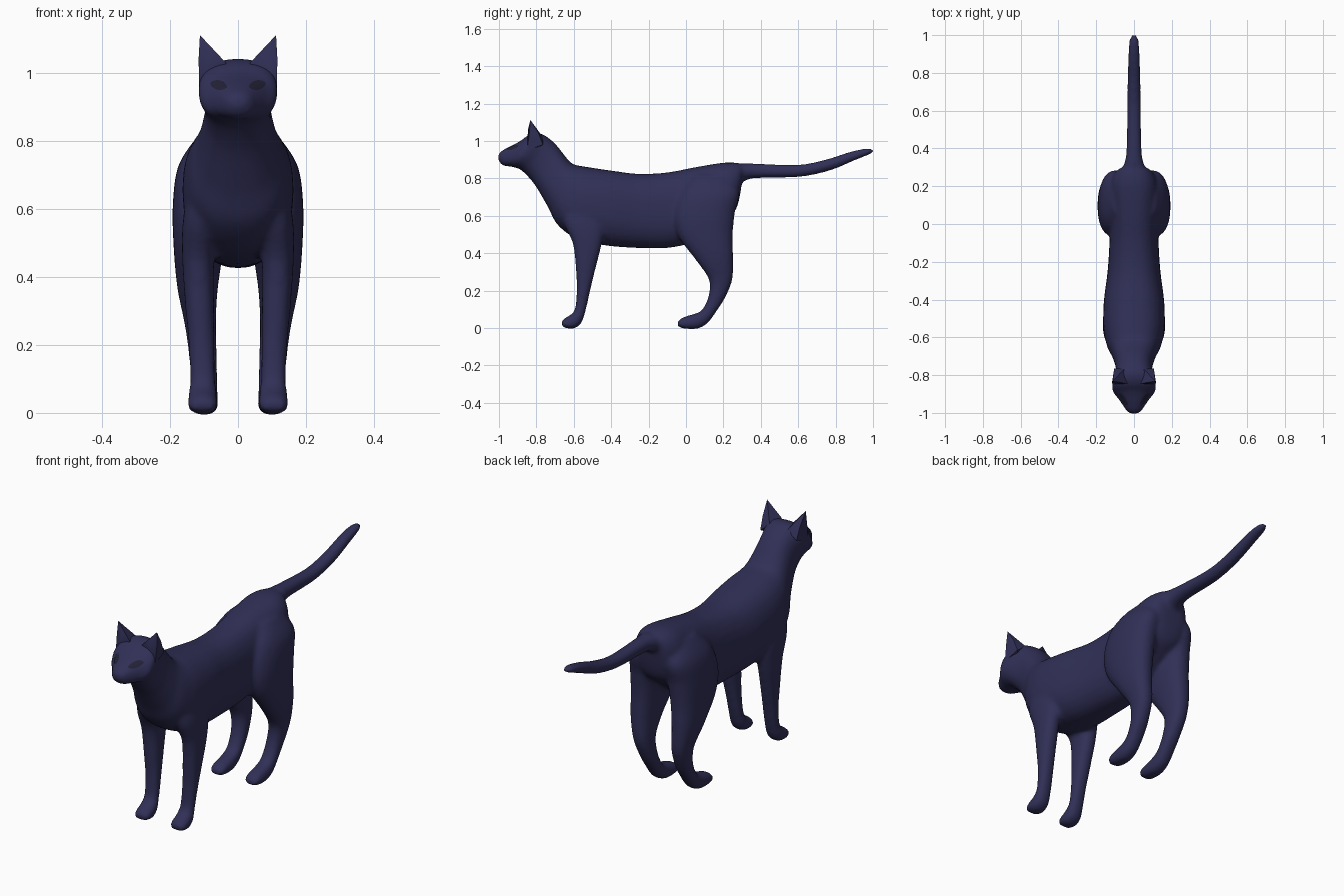
import bpy, bmesh, math
from mathutils import Vector

if "Cube" in bpy.data.objects:
    bpy.data.objects.remove(bpy.data.objects["Cube"])


def material(name, rgb):
    m = bpy.data.materials.new(name)
    m.diffuse_color = (*rgb, 1)
    m.use_nodes = True
    m.node_tree.nodes["Principled BSDF"].inputs["Base Color"].default_value = m.diffuse_color
    return m


FUR = material("midnight fur", (0.03, 0.029, 0.095))
EYE = material("dark eye", (0.016, 0.016, 0.038))


def make_object(name, bm, mat):
    bmesh.ops.recalc_face_normals(bm, faces=bm.faces)
    me = bpy.data.meshes.new(name)
    bm.to_mesh(me)
    bm.free()
    me.materials.append(mat)
    ob = bpy.data.objects.new(name, me)
    bpy.context.collection.objects.link(ob)
    return ob


def smooth_rows(rows, steps=5):
    """Catmull-Rom interpolation through the cross-section rows."""
    out = []
    for i in range(len(rows) - 1):
        a, b, c, d = rows[max(i - 1, 0)], rows[i], rows[i + 1], rows[min(i + 2, len(rows) - 1)]
        for s in range(steps):
            t = s / steps
            out.append([0.5 * (2 * q + (r - p) * t + (2 * p - 5 * q + 4 * r - u) * t * t
                               + (3 * q - p - 3 * r + u) * t ** 3)
                        for p, q, r, u in zip(a, b, c, d)])
    return out + [list(rows[-1])]


def loft(bm, rows, side=1, power=2.3, n=28):
    """Each row: y, z of one edge; y, z of the opposite edge; half width; centre x."""
    rings = []
    for y1, z1, y2, z2, w, cx in smooth_rows(rows):
        ring = []
        for k in range(n):
            a = 2 * math.pi * k / n
            c, s = math.cos(a), math.sin(a)
            u = math.copysign(abs(c) ** (2 / power), c)
            v = math.copysign(abs(s) ** (2 / power), s)
            ring.append(bm.verts.new((side * (cx + w * u),
                                      (y1 + y2) / 2 + v * (y1 - y2) / 2,
                                      (z1 + z2) / 2 + v * (z1 - z2) / 2)))
        rings.append(ring)
    for r, q in zip(rings, rings[1:]):
        for k in range(n):
            bm.faces.new((r[k], r[(k + 1) % n], q[(k + 1) % n], q[k]))
    bm.faces.new(rings[0])
    bm.faces.new(rings[-1])


# Torso, neck and head: top edge, bottom edge, half width
torso = [(.31, .87, .30, .78, .05), (.28, .882, .27, .64, .10), (.20, .884, .20, .57, .13),
         (.05, .86, .06, .47, .13), (-.10, .832, -.08, .43, .13), (-.25, .824, -.25, .428, .14),
         (-.40, .842, -.42, .44, .16), (-.52, .86, -.58, .475, .162), (-.60, .875, -.685, .55, .143),
         (-.635, .905, -.74, .65, .118), (-.69, .975, -.805, .76, .098)]
head = [(-.74, 1.02, -.855, .82, .10), (-.79, 1.043, -.89, .85, .115), (-.845, 1.03, -.915, .858, .114),
        (-.885, 1.0, -.942, .864, .088), (-.95, .967, -.972, .866, .058), (-.992, .942, -.994, .882, .036),
        (-1.004, .925, -1.004, .9, .015)]
# Tail: top edge, bottom edge, half width
tail = [(.22, .87, .22, .74, .07), (.31, .88, .31, .785, .055), (.38, .879, .38, .802, .041),
        (.60, .873, .60, .807, .036), (.75, .902, .765, .84, .034), (.88, .943, .895, .893, .032),
        (.965, .96, .975, .925, .026), (1.002, .955, 1.002, .94, .012)]
# Legs: front edge, back edge, half width, centre x
hind_leg = [(.04, .82, .23, .82, .05, .065), (-.03, .73, .285, .73, .08, .095),
            (-.065, .61, .262, .62, .084, .108), (-.04, .49, .25, .5, .075, .115),
            (.055, .36, .252, .38, .06, .119), (.122, .26, .248, .26, .046, .111),
            (.12, .17, .208, .16, .041, .103), (.085, .095, .16, .085, .04, .1),
            (.045, .076, .115, .025, .041, .1), (.01, .066, .06, -.004, .042, .1),
            (-.025, .052, -.01, -.003, .041, .1), (-.044, .034, -.044, .008, .03, .1)]
front_leg = [(-.65, .70, -.46, .72, .045, .092), (-.655, .57, -.43, .57, .055, .107),
             (-.605, .45, -.45, .45, .047, .117), (-.588, .3, -.488, .3, .042, .112),
             (-.584, .2, -.512, .2, .038, .107), (-.594, .1, -.535, .1, .038, .104),
             (-.622, .068, -.56, .025, .042, .104), (-.645, .055, -.605, -.004, .044, .104),
             (-.666, .035, -.66, .004, .036, .104)]

bm = bmesh.new()
loft(bm, [r + (0,) for r in torso + head], power=2.4)
loft(bm, [r + (0,) for r in tail], power=2.1)
for side in (1, -1):
    loft(bm, hind_leg, side)
    loft(bm, front_leg, side)
body = make_object("cat_body", bm, FUR)

# Fuse the parts into one soft skin
remesh = body.modifiers.new("fuse", 'REMESH')
remesh.mode = 'VOXEL'
remesh.voxel_size = 0.011
remesh.use_smooth_shade = True
soften = body.modifiers.new("soften", 'SMOOTH')
soften.factor = 0.5
soften.iterations = 7

# Pointed ears
for side, label in ((1, "left"), (-1, "right")):
    bm = bmesh.new()
    points = [(.112, -.832, 1.112), (.116, -.838, 1.04), (.078, -.845, 1.06), (.035, -.845, 1.03),
              (.114, -.85, .95), (.05, -.765, 1.02), (.105, -.765, .98), (.108, -.79, 1.045),
              (.06, -.82, .95)]
    for x, y, z in points:
        bm.verts.new((side * x, y, z))
    hull = bmesh.ops.convex_hull(bm, input=bm.verts)
    bmesh.ops.delete(bm, geom=[v for v in bm.verts if not v.link_faces], context='VERTS')
    ear = make_object(label + "_ear", bm, FUR)
    for p in ear.data.polygons:
        p.use_smooth = True
    bpy.ops.object.select_all(action='DESELECT')
    ear.select_set(True)
    bpy.context.view_layer.objects.active = ear
    bpy.ops.object.shade_smooth_by_angle(angle=math.radians(45))

# Almond eyes laid onto the face
deps = bpy.context.evaluated_depsgraph_get()
skin = body.evaluated_get(deps)
for side, label in ((1, "left"), (-1, "right")):
    bm = bmesh.new()

    def spot(u, v):
        x = .057 + u * .96 - v * .2
        z = .965 + v + u * .2
        hit, loc, _, _ = skin.ray_cast(Vector((side * x, -2, z)), Vector((0, 1, 0)))
        y = loc.y if hit else -.87
        return bm.verts.new((side * x, y - .004, z))

    n = 20
    centre = spot(0, 0)
    rings = []
    for f in (.5, 1):
        rings.append([spot(f * .026 * math.cos(2 * math.pi * k / n),
                           f * .014 * math.sin(2 * math.pi * k / n)
                           * abs(math.sin(2 * math.pi * k / n)) ** .4) for k in range(n)])
    for k in range(n):
        j = (k + 1) % n
        bm.faces.new((centre, rings[0][k], rings[0][j]))
        bm.faces.new((rings[0][k], rings[1][k], rings[1][j], rings[0][j]))
    if side < 0:
        bmesh.ops.reverse_faces(bm, faces=bm.faces)
    eye = make_object(label + "_eye", bm, EYE)
    if eye.data.polygons[0].normal.y > 0:
        eye.data.flip_normals()
